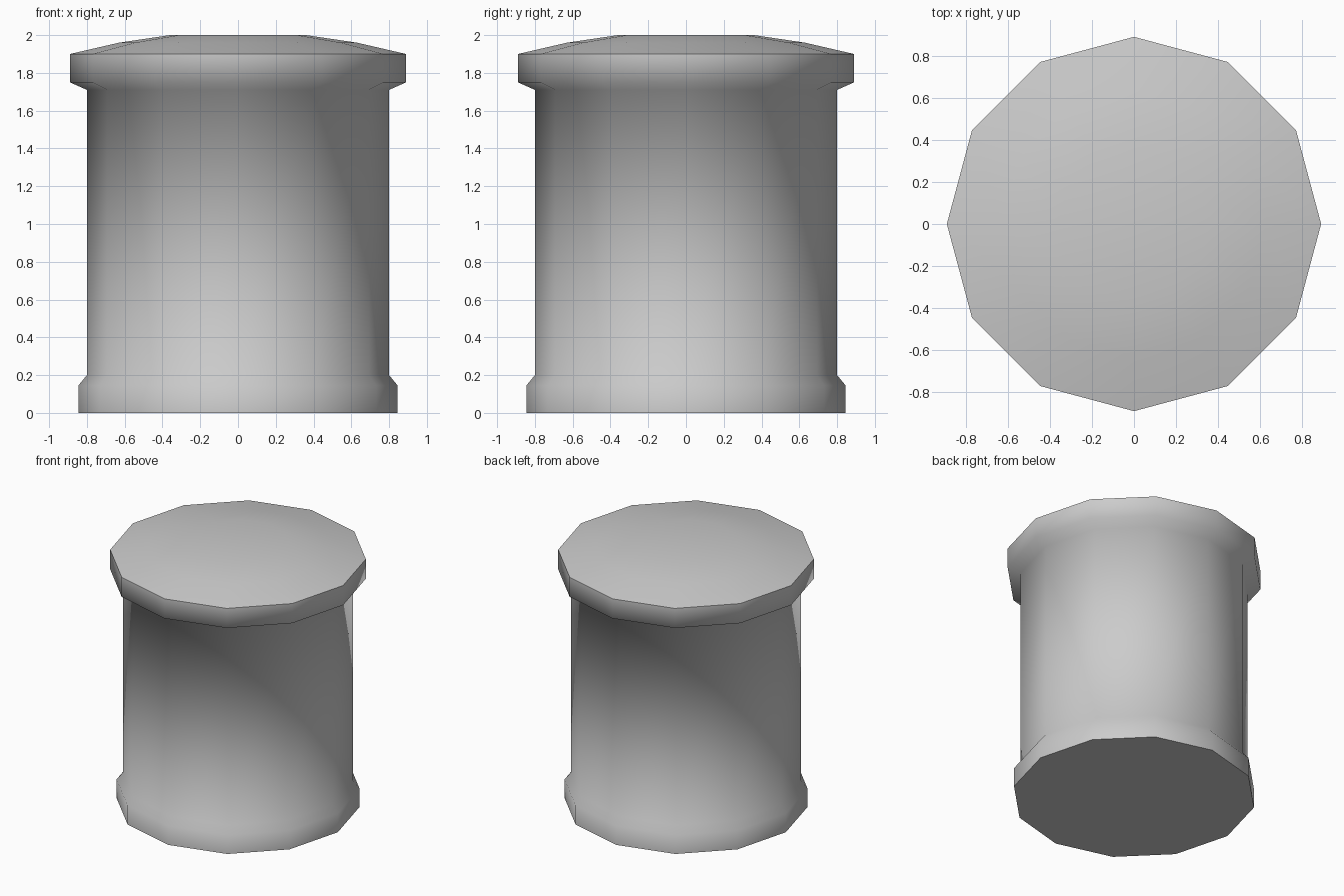
import bpy, bmesh, math

if "Cube" in bpy.data.objects:
    bpy.data.objects.remove(bpy.data.objects["Cube"])

SIDES = 12
# Profile (radius, height): foot, straight body, flared rim, shallow domed lid
PROFILE = [(0.845, 0.0), (0.845, 0.145), (0.80, 0.20), (0.80, 1.71),
           (0.89, 1.75), (0.89, 1.90), (0.63, 1.96), (0.36, 2.0)]

bm = bmesh.new()
rings = []
for r, z in PROFILE:
    rings.append([bm.verts.new((r * math.cos(2 * math.pi * i / SIDES),
                                r * math.sin(2 * math.pi * i / SIDES), z))
                  for i in range(SIDES)])

# Side bands
for low, high in zip(rings, rings[1:]):
    for i in range(SIDES):
        j = (i + 1) % SIDES
        bm.faces.new((low[i], low[j], high[j], high[i]))

# Base and lid caps
bm.faces.new(rings[0][::-1])
bm.faces.new(rings[-1])

mesh = bpy.data.meshes.new("canister")
bm.to_mesh(mesh)
bm.free()
canister = bpy.data.objects.new("canister", mesh)
bpy.context.collection.objects.link(canister)

# Smooth body, sharp lid rim and base edge
bpy.context.view_layer.objects.active = canister
canister.select_set(True)
bpy.ops.object.shade_smooth_by_angle(angle=math.radians(70))
